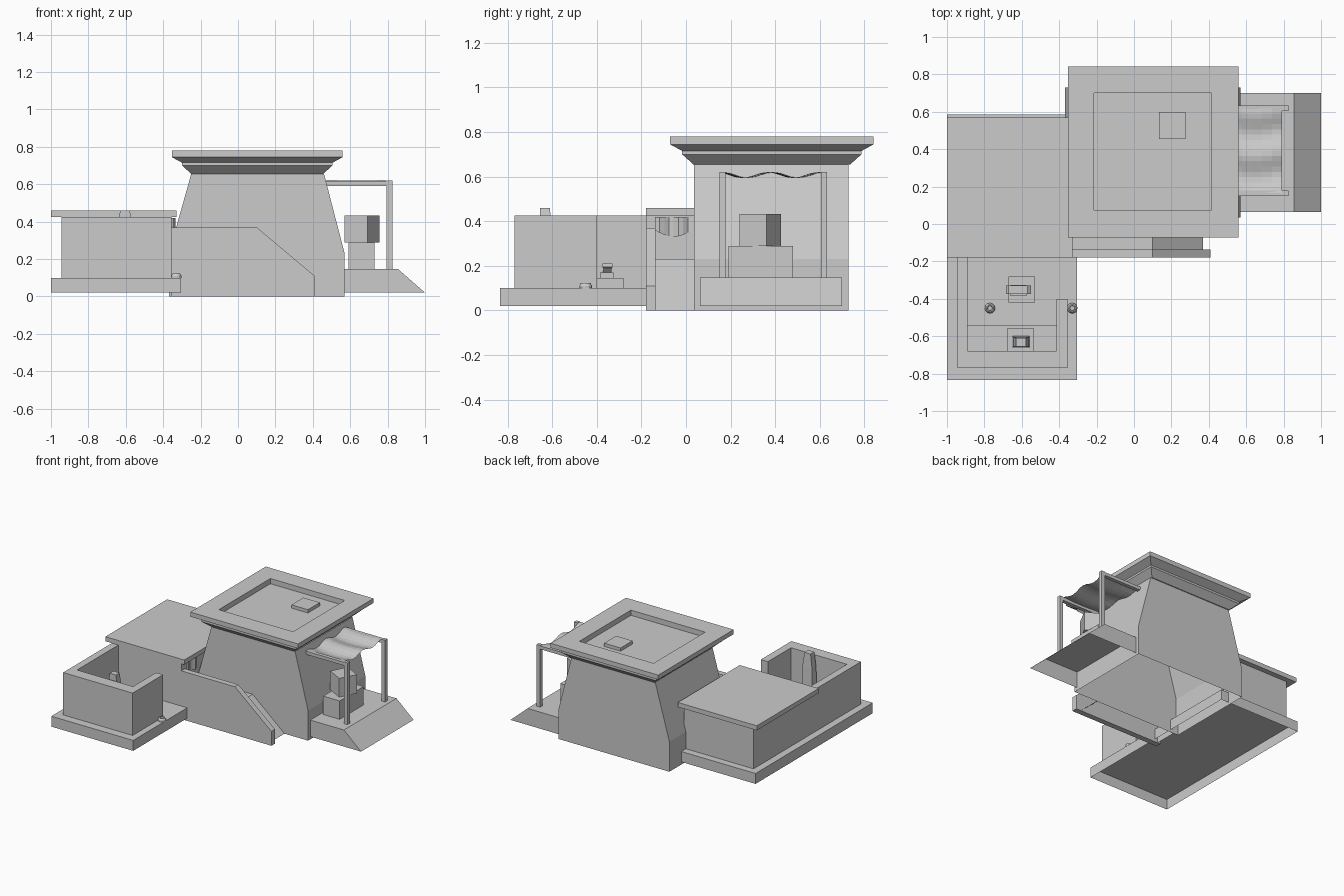
import bpy, bmesh, math

if "Cube" in bpy.data.objects:
    bpy.data.objects.remove(bpy.data.objects["Cube"])


def finish(name, bm):
    bmesh.ops.recalc_face_normals(bm, faces=bm.faces)
    me = bpy.data.meshes.new(name)
    bm.to_mesh(me)
    bm.free()
    ob = bpy.data.objects.new(name, me)
    bpy.context.collection.objects.link(ob)
    return ob


def stack(name, levels, bottom=True, top=True):
    """Loft of rectangles: each level is (x0, x1, y0, y1, z)."""
    bm = bmesh.new()
    rings = [[bm.verts.new(p) for p in ((a, c, z), (b, c, z), (b, d, z), (a, d, z))]
             for a, b, c, d, z in levels]
    for r, s in zip(rings, rings[1:]):
        for i in range(4):
            j = (i + 1) % 4
            bm.faces.new((r[i], r[j], s[j], s[i]))
    if bottom:
        bm.faces.new(rings[0])
    if top:
        bm.faces.new(rings[-1])
    return finish(name, bm)


def box(name, x0, x1, y0, y1, z0, z1, bottom=True):
    return stack(name, [(x0, x1, y0, y1, z0), (x0, x1, y0, y1, z1)], bottom)


def profile(name, pts, y0, y1, open_edge=None):
    """Extrude an xz outline along y; open_edge skips one side face."""
    bm = bmesh.new()
    f = [bm.verts.new((x, y0, z)) for x, z in pts]
    b = [bm.verts.new((x, y1, z)) for x, z in pts]
    bm.faces.new(f)
    bm.faces.new(b)
    n = len(pts)
    for i in range(n):
        if i != open_edge:
            bm.faces.new((f[i], f[(i + 1) % n], b[(i + 1) % n], b[i]))
    return finish(name, bm)


def sheet(name, nx, ny, fn):
    """Thin open surface from fn(u, v) -> point."""
    bm = bmesh.new()
    g = [[bm.verts.new(fn(i / nx, j / ny)) for j in range(ny + 1)] for i in range(nx + 1)]
    for i in range(nx):
        for j in range(ny):
            bm.faces.new((g[i][j], g[i + 1][j], g[i + 1][j + 1], g[i][j + 1]))
    return finish(name, bm)


# Main tower: straight plinth, then sides leaning in, open underneath
stack("tower_body", [(-.37, .57, .035, .73, 0), (-.37, .57, .035, .73, .23),
                     (-.25, .46, .035, .73, .655)], bottom=False, top=False)

# Flared cornice with sunken flat roof
cx, cy = .103, .385
levels = [(cx - h, cx + h, cy - h, cy + h, z) for h, z in
          ((.352, .655), (.402, .70), (.402, .715), (.457, .745), (.457, .78))]
levels += [(-.215, .415, .075, .70, .78), (-.215, .415, .075, .70, .74)]
stack("tower_cornice_and_roof", levels)
box("roof_hatch", .135, .275, .455, .60, .74, .765)

# Front ramp and its parapet
profile("entrance_ramp", [(-.33, 0), (.37, 0), (.10, .23), (-.33, .23)], -.14, .035, open_edge=0)
profile("ramp_parapet", [(-.355, 0), (.41, 0), (.41, .11), (.10, .37), (-.355, .37)], -.18, -.137)

# Curtain at the top of the ramp
sheet("door_curtain", 1, 8, lambda u, v: (
    -.345 + .01 * math.sin(v * 12), -.14 + .17 * v, .42 - u * (.06 + .03 * math.sin(v * math.pi))))

# Left annexe: foundation, room, roof and courtyard walls
box("annexe_foundation", -1, -.305, -.835, .585, .02, .10, bottom=False)
box("annexe_room", -.945, -.355, -.18, .53, .10, .425, bottom=False)
box("annexe_roof", -1, -.33, -.18, .57, .425, .46)
bm = bmesh.new()
outline = [(-.945, -.18), (-.945, -.77), (-.355, -.77), (-.355, -.40),
           (-.415, -.40), (-.415, -.68), (-.89, -.68), (-.89, -.18)]
face = bm.faces.new([bm.verts.new((x, y, .10)) for x, y in outline])
ext = bmesh.ops.extrude_face_region(bm, geom=[face])
bmesh.ops.translate(bm, vec=(0, 0, .325),
                    verts=[v for v in ext["geom"] if isinstance(v, bmesh.types.BMVert)])
finish("courtyard_wall", bm)
box("courtyard_step", -.89, -.415, -.68, -.54, .10, .12)

# Courtyard tapered pillar on its plinth
box("pillar_plinth", -.68, -.535, -.68, -.56, .12, .15)
stack("pillar", [(-.65, -.56, -.66, -.60, .15), (-.645, -.565, -.655, -.605, .36),
                 (-.63, -.578, -.655, -.61, .46)])

# Courtyard pedestal with a small carved piece
box("pedestal_base", -.67, -.53, -.42, -.28, .10, .145)
box("pedestal_neck", -.66, -.575, -.385, -.325, .145, .17)
stack("carving_body", [(-.64, -.58, -.375, -.335, .17), (-.66, -.565, -.37, -.335, .185),
                       (-.685, -.55, -.375, -.33, .195), (-.67, -.57, -.375, -.33, .21)])

# Small round bowls by the courtyard entrance
for i, x in enumerate((-.77, -.33)):
    bm = bmesh.new()
    rings = []
    for r, z in ((.028, .10), (.028, .11), (.02, .123), (.014, .123), (.012, .112)):
        rings.append([bm.verts.new((x + r * math.cos(k * math.tau / 12),
                                    -.45 + r * math.sin(k * math.tau / 12), z)) for k in range(12)])
    for r, s in zip(rings, rings[1:]):
        for k in range(12):
            bm.faces.new((r[k], r[(k + 1) % 12], s[(k + 1) % 12], s[k]))
    bm.faces.new(rings[0])
    bm.faces.new(rings[-1])
    finish(f"bowl_{i + 1}", bm)

# Right loading platform, open underneath
profile("side_platform", [(.55, .02), (1, .02), (.855, .147), (.55, .147)], .063, .70, open_edge=0)

# Awning posts, beams and sagging cloth
for i, y in enumerate((.15, .605)):
    box(f"awning_post_{i + 1}", .795, .825, y, y + .028, .147, .62)
    box(f"awning_beam_{i + 1}", .44, .825, y, y + .028, .592, .617)
sheet("awning_cloth", 6, 16, lambda u, v: (
    .47 + .32 * u, .165 + .455 * v,
    .607 + .013 * math.cos(v * 4 * math.pi + .8 * math.sin(3 * u))))

# Crates stacked on the platform
for i, y in enumerate((.19, .335)):
    box(f"lower_crate_{i + 1}", .59, .73, y, y + .145, .147, .288)
crate = box("upper_crate", -.069, .069, -.069, .069, .288, .432)
crate.location = (.663, .333, 0)
crate.rotation_euler.z = math.radians(-28)
